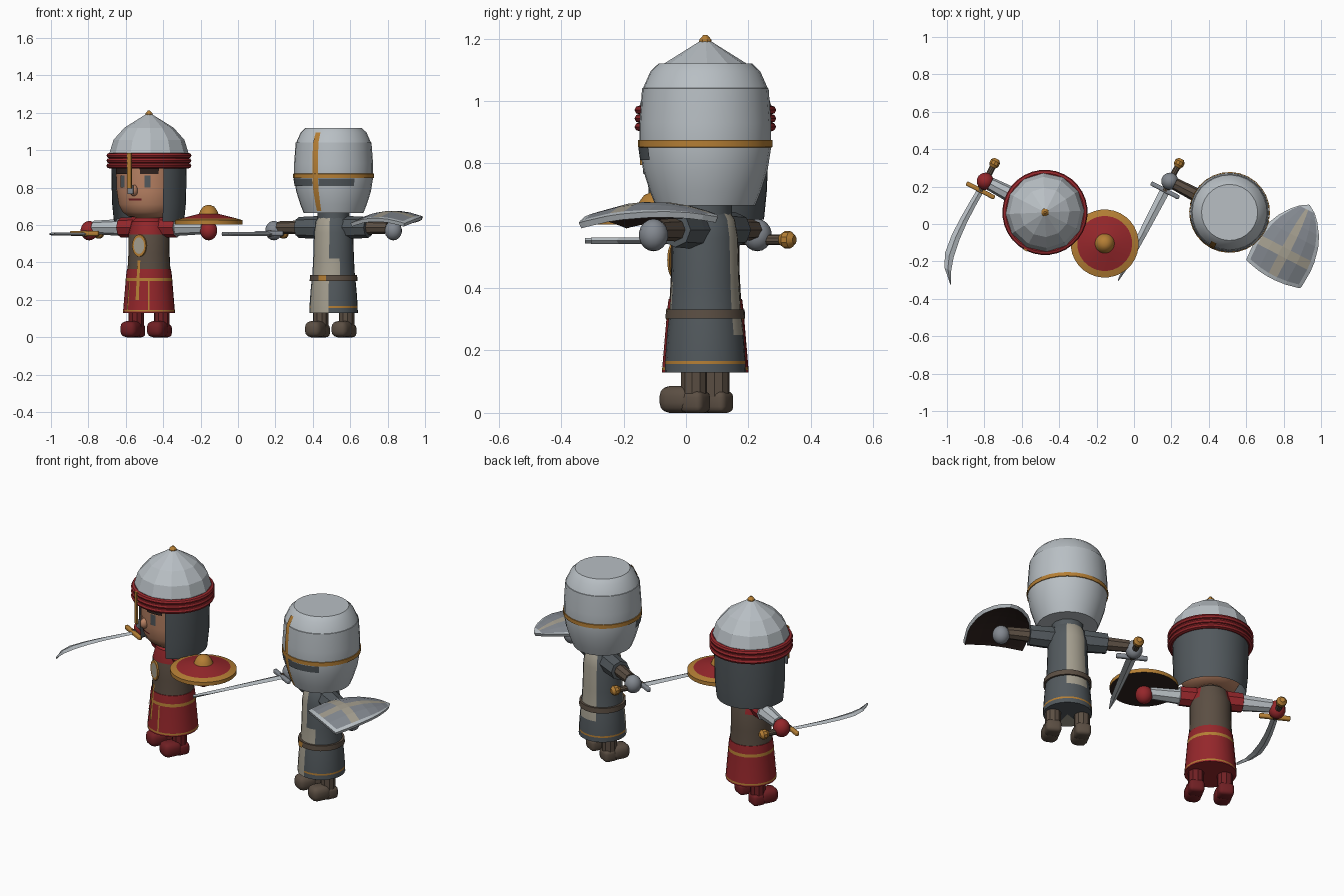
import bpy, bmesh, math
from math import sin, cos, radians, degrees, atan2, hypot
from mathutils import Matrix, Vector

cube = bpy.data.objects.get("Cube")
if cube:
    bpy.data.objects.remove(cube, do_unlink=True)

COLOURS = {
    "red cloth": (.30, .02, .024), "dark red leather": (.16, .014, .017),
    "skin": (.50, .23, .13), "brown leather": (.105, .077, .056),
    "gold": (.46, .21, .035), "light steel": (.48, .52, .55),
    "dark mail": (.085, .10, .11), "cream cloth": (.38, .35, .28),
    "dark wood": (.03, .017, .014), "iron": (.23, .25, .28),
}
MATS = {}
for label, rgb in COLOURS.items():
    m = bpy.data.materials.new(label)
    m.use_nodes = True
    m.diffuse_color = (*rgb, 1)
    m.node_tree.nodes["Principled BSDF"].inputs["Base Color"].default_value = (*rgb, 1)
    MATS[label] = m

figure = Matrix()   # placement of the figure being built


def finish(name, bm, mats, local=Matrix(), smooth=True):
    bmesh.ops.recalc_face_normals(bm, faces=bm.faces)
    me = bpy.data.meshes.new(name)
    bm.to_mesh(me)
    bm.free()
    me.transform(figure @ local)
    for label in mats:
        me.materials.append(MATS[label])
    ob = bpy.data.objects.new(name, me)
    bpy.context.collection.objects.link(ob)
    if smooth:
        bpy.ops.object.select_all(action='DESELECT')
        ob.select_set(True)
        bpy.context.view_layer.objects.active = ob
        bpy.ops.object.shade_smooth_by_angle(angle=radians(32))
    return ob


def lathe(name, prof, mats, seg=24, rule=None, arc=None, cap=True, **kw):
    """Turn a (height, radius) profile; angles start at the front, + to the left.
    rule(angle, height, radius) picks the material of each face."""
    bm = bmesh.new()
    a0, a1 = arc or (-180, 180)
    if cap and not arc:
        prof = [(prof[0][0], 0), *prof, (prof[-1][0], 0)]
    rings = []
    for z, r in prof:
        angles = [radians(a0 + (a1 - a0) * i / seg) for i in range(seg + 1)]
        rings.append([bm.verts.new((r * sin(a), -r * cos(a), z)) for a in angles])
    for lo, hi in zip(rings, rings[1:]):
        for i in range(seg):
            bm.faces.new((lo[i], lo[i + 1], hi[i + 1], hi[i]))
    bmesh.ops.remove_doubles(bm, verts=bm.verts, dist=.0002)
    if rule:
        for f in bm.faces:
            c = f.calc_center_median()
            f.material_index = rule(degrees(atan2(c.x, -c.y)), c.z, hypot(c.x, c.y))
    return finish(name, bm, mats, **kw)


def patch(name, mat, a0, a1, prof):
    """Thin painted strip lying on a turned surface."""
    return lathe(name, prof, [mat], seg=8, arc=(a0, a1))


def ball(name, mat, centre, size):
    bm = bmesh.new()
    bmesh.ops.create_uvsphere(bm, u_segments=14, v_segments=9, radius=1)
    return finish(name, bm, [mat], Matrix.Translation(centre) @ Matrix.Diagonal((*size, 1)))


def box(name, mat, centre, size, bevel=0):
    bm = bmesh.new()
    bmesh.ops.create_cube(bm, size=1)
    bmesh.ops.scale(bm, vec=size, verts=bm.verts)
    if bevel:
        bmesh.ops.bevel(bm, geom=bm.edges[:], offset=bevel, segments=3,
                        profile=.5, affect='EDGES')
    return finish(name, bm, [mat], Matrix.Translation(centre))


def blade(name, path, z, thick):
    """Diamond-section blade through (x, y, half width) stations."""
    bm = bmesh.new()
    rings = [[bm.verts.new(p) for p in ((x - w, y, z), (x, y, z + thick),
              (x + w, y, z), (x, y, z - thick))] for x, y, w in path]
    for a, b in zip(rings, rings[1:]):
        for i in range(4):
            bm.faces.new((a[i], a[i - 1], b[i - 1], b[i]))
    bm.faces.new(rings[0])
    bm.faces.new(rings[-1])
    return finish(name, bm, ["light steel"], smooth=False)


def limbs(prefix, boot, leg, hand, sleeve_mats, sleeve, split):
    for side, s in (("left", 1), ("right", -1)):
        box(f"{prefix}_{side}_toe", boot, (s * .08, -.055, .043), (.092, .115, .086), .032)
        box(f"{prefix}_{side}_heel", boot, (s * .08, .005, .035), (.084, .08, .07), .02)
        lathe(f"{prefix}_{side}_leg", [(.04, .042), (.2, .042)], [leg], seg=10,
              local=Matrix.Translation((s * .078, 0, 0)))
        lathe(f"{prefix}_{side}_arm", sleeve, sleeve_mats, seg=8, smooth=False,
              rule=lambda a, z, r: int(z > split),
              local=Matrix.Translation((0, 0, .587)) @ Matrix.Rotation(s * math.pi / 2, 4, 'Y'))
        ball(f"{prefix}_{side}_hand", hand, (s * .36, 0, .57), (.047, .047, .052))


def hilt(prefix, guard):
    along_y = Matrix.Translation((-.36, 0, .555)) @ Matrix.Rotation(-math.pi / 2, 4, 'X')
    lathe(f"{prefix}_grip", [(-.06, .017), (.11, .017)], ["brown leather"], seg=10, local=along_y)
    lathe(f"{prefix}_pommel", [(.085, .018), (.1, .028), (.12, .028), (.135, .014)],
          ["gold"], seg=10, local=along_y)
    box(f"{prefix}_guard", guard, (-.36, -.055, .555), (.17, .024, .026), .008)


def place(x, y):
    return Matrix.Translation((x, y, 0)) @ Matrix.Rotation(radians(-27.5), 4, 'Z')


# ---------- Swordsman in red ----------
figure = place(-.476, .062)
limbs("swordsman", "dark red leather", "dark red leather", "red cloth",
      ["red cloth", "light steel"],
      [(.05, .056), (.17, .053), (.172, .045), (.33, .036)], .171)
lathe("swordsman_skirt", [(.13, .139), (.138, .139), (.147, .138), (.3, .125),
      (.318, .124), (.365, .118)], ["red cloth", "gold"],
      rule=lambda a, z, r: int(.138 < z < .147 or .3 < z < .318))
lathe("swordsman_vest", [(.34, .116), (.45, .11), (.55, .11), (.62, .092), (.65, .055)],
      ["brown leather", "red cloth"],
      rule=lambda a, z, r: int(z > .55 and abs(a) < 140))
for s in (-1, 1):
    patch("skirt_trim", "gold", s * 27 - 2, s * 27 + 2, [(.14, .142), (.3, .129)])
patch("belt_drop", "gold", -4, 4, [(.2, .137), (.36, .122), (.41, .116)])
# Chest medallion
facing = Matrix.Translation((0, -.108, .49)) @ Matrix.Rotation(math.pi / 2, 4, 'X') @ Matrix.Diagonal((.72, 1, 1, 1))
lathe("medallion", [(0, .06), (.008, .058), (.008, .044)], ["gold", "cream cloth"], seg=20,
      rule=lambda a, z, r: int(z > .007 and r < .04), local=facing)
# Head and face
lathe("swordsman_head", [(.6, .065), (.64, .07), (.645, .11), (.67, .142), (.71, .163),
      (.78, .173), (.92, .178)], ["skin"], seg=32)
ball("nose", "skin", (0, -.175, .785), (.022, .026, .03))
for s in (-1, 1):
    patch("eye", "dark mail", s * 25 - 5.5, s * 25 + 5.5, [(.8, .178), (.865, .180)])
    patch("eyebrow", "dark wood", s * 28 - 16, s * 28 + 16, [(.872, .183), (.905, .185)])
patch("mouth", "dark red leather", -12, 14, [(.732, .169), (.741, .171)])
lathe("mail_drape", [(.62, .188), (.72, .198), (.92, .202)], ["dark mail"], seg=28, arc=(50, 310))
# Turbaned helmet
lathe("dome", [(.96, .212), (.99, .21), (1.055, .19), (1.12, .132), (1.19, .02)],
      ["light steel"], seg=12, smooth=False)
lathe("dome_finial", [(1.18, .022), (1.197, .02), (1.212, .006)], ["gold"], seg=8)
for z in (.917, .944, .971):
    lathe("turban_roll", [(z + .015 * sin(t), .21 + .018 * cos(t)) for t in
          (radians(d) for d in range(-90, 271, 45))], ["red cloth"], seg=32, cap=False)
box("nose_guard", "gold", (0, -.226, .89), (.024, .008, .19))
box("nose_guard_tip", "iron", (0, -.212, .79), (.034, .012, .05), .004)
# Curved sword and round shield
hilt("sabre", "gold")
blade("sabre_blade", [(-.36, -.05, .018), (-.364, -.14, .019), (-.366, -.24, .021),
      (-.362, -.34, .024), (-.348, -.44, .026), (-.32, -.51, .02), (-.27, -.575, .002)], .552, .009)
lathe("round_shield", [(.604, .182), (.626, .182), (.636, .147), (.66, .052), (.678, .045),
      (.698, .03), (.706, .012)], ["gold", "red cloth", "dark wood"], seg=32,
      rule=lambda a, z, r: 2 if z < .605 else int(.06 < r < .147),
      local=Matrix.Translation((.36, 0, 0)))

# ---------- Knight in mail ----------
figure = place(.511, .062)
limbs("knight", "brown leather", "brown leather", "iron", ["dark mail", "brown leather"],
      [(.05, .06), (.12, .06), (.21, .056), (.211, .037), (.33, .033)], .2111)


def tunic_rule(a, z, r):
    if -46 < a < (45 if .33 < z < .42 else 22) or ((a > 162 or a < -135) and z > .27):
        return 1
    return 2 if .156 < z < .166 else 0


lathe("tunic", [(.13, .13), (.156, .129), (.166, .129), (.25, .123), (.3, .118), (.33, .114),
      (.42, .109), (.56, .105), (.62, .095), (.665, .065)],
      ["dark mail", "cream cloth", "gold"], rule=tunic_rule)
lathe("belt", [(.302, .128), (.332, .126)], ["brown leather"])
patch("belt_buckle", "gold", -10, 10, [(.3, .132), (.334, .131)])
lathe("neck", [(.62, .085), (.72, .085)], ["dark mail"], seg=12)
# Great helm with gold cross bands and eye slit
lathe("great_helm", [(.665, .16), (.71, .178), (.78, .2), (.85, .211), (.93, .211), (1.04, .203),
      (1.041, .2), (1.095, .176), (1.12, .15)], ["light steel"], seg=28)
lathe("helm_band", [(.851, .212), (.852, .216), (.874, .216), (.875, .212)], ["gold"],
      seg=28, cap=False)
patch("helm_upright", "gold", -4.5, 4.5, [(.675, .167), (.71, .182), (.78, .204), (.85, .215),
      (.93, .215), (1.04, .207), (1.095, .18)])
for s in (-1, 1):
    patch("eye_slit", "dark mail", s * 32 - 27, s * 32 + 27, [(.81, .209), (.85, .215)])
# Straight sword
hilt("sword", "iron")
blade("sword_blade", [(-.36, -.05, .027), (-.36, -.3, .022), (-.36, -.5, .016),
      (-.36, -.6, .002)], .552, .01)

# Pointed shield, carried flat over the hand
rows = [(-.185, .163), (-.165, .166), (-.08, .17), (-.03, .166), (.05, .148),
        (.11, .122), (.17, .08), (.205, .047), (.232, .004)]
cols = [-1, -.88, -.5, -.15, .15, .5, .88, 1]
bm = bmesh.new()
grid = []
for y, w in rows:
    line = []
    for v in cols:
        x, yy = v * w, y - (.026 * (1 - v * v) if y < -.1 else 0)
        line.append(bm.verts.new((x + .36, yy, .677 - 1.4 * x * x - .9 * yy * yy)))
    grid.append(line)
for i in range(len(rows) - 1):
    for j in range(len(cols) - 1):
        f = bm.faces.new((grid[i][j], grid[i][j + 1], grid[i + 1][j + 1], grid[i + 1][j]))
        border = i in (0, len(rows) - 2) or j in (0, len(cols) - 2)
        f.material_index = 0 if border else 2 if (j == 3 or i == 2) else 1
shield = finish("pointed_shield", bm, ["light steel", "iron", "cream cloth", "dark wood"],
                smooth=False)
if shield.data.polygons[0].normal.z < 0:
    shield.data.flip_normals()
solid = shield.modifiers.new("thickness", 'SOLIDIFY')
solid.thickness = .02
solid.offset = -1
solid.material_offset = 3
